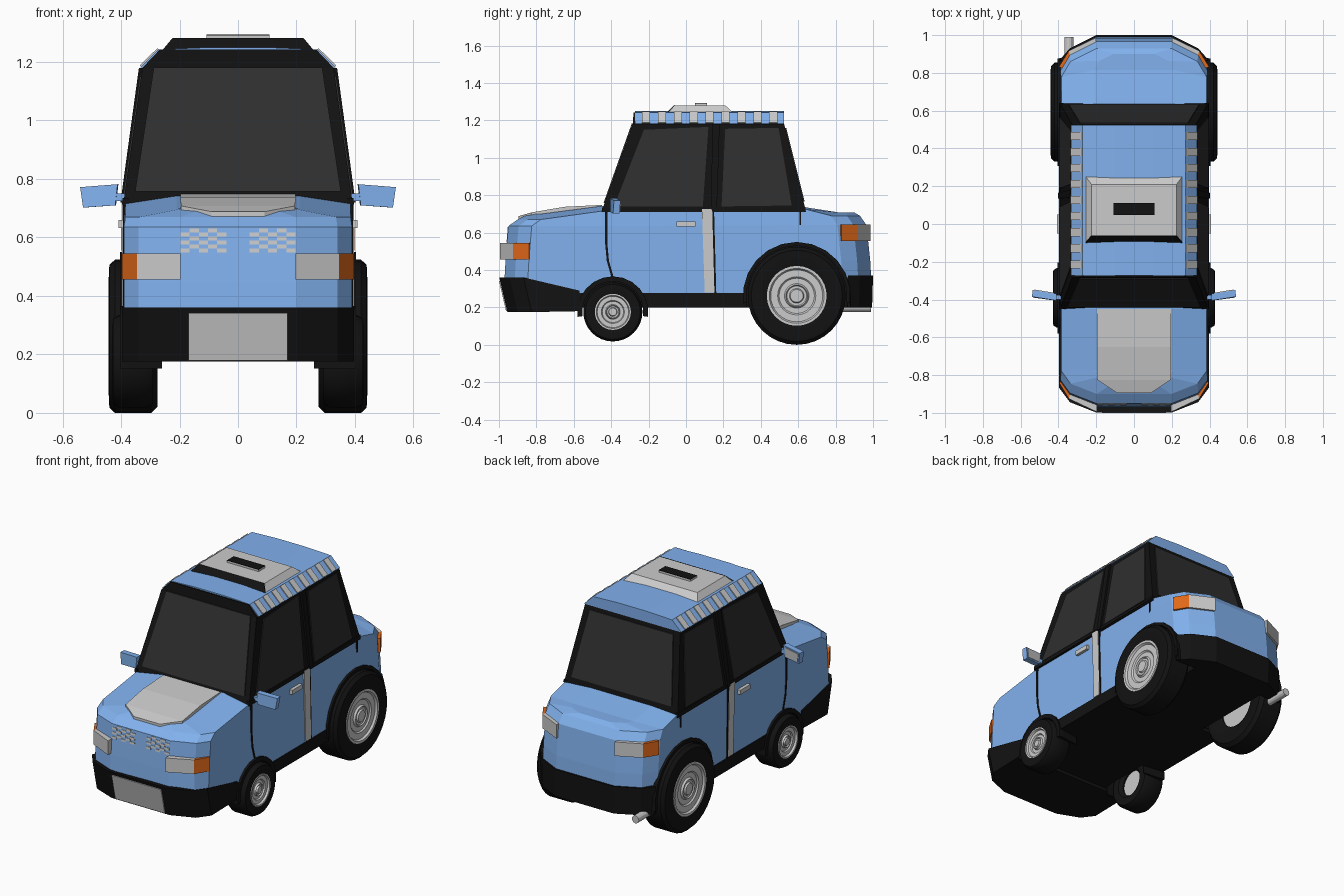
import bpy, bmesh, math
from mathutils import Vector

if "Cube" in bpy.data.objects:
    bpy.data.objects.remove(bpy.data.objects["Cube"])

def material(name, *rgb):
    m = bpy.data.materials.new(name)
    m.diffuse_color = (*rgb, 1)
    m.use_nodes = True
    m.node_tree.nodes["Principled BSDF"].inputs["Base Color"].default_value = m.diffuse_color
    return m

BLUE = material("blue_paint", .22, .44, .85)
BLACK = material("black_trim", .006, .006, .006)
GLASS = material("dark_glass", .028, .028, .028)
ORANGE = material("orange_lamp", .75, .14, .01)
SIDES = ((1, "right"), (-1, "left"))

def make(name, verts, faces, mat=None):
    bm = bmesh.new()
    vs = [bm.verts.new(v) for v in verts]
    for f in faces:
        bm.faces.new([vs[i] for i in f])
    bmesh.ops.remove_doubles(bm, verts=bm.verts, dist=1e-5)
    bmesh.ops.recalc_face_normals(bm, faces=bm.faces)
    me = bpy.data.meshes.new(name)
    bm.to_mesh(me)
    bm.free()
    ob = bpy.data.objects.new(name, me)
    bpy.context.collection.objects.link(ob)
    if mat:
        me.materials.append(mat)
    return ob

def loft(name, rings, mat=None, caps=True, closed=False):
    n, k = len(rings[0]), len(rings)
    faces = [(a * n + i, a * n + (i + 1) % n, (a + 1) % k * n + (i + 1) % n, (a + 1) % k * n + i)
             for a in range(k if closed else k - 1) for i in range(n)]
    if caps and not closed:
        faces += [tuple(range(n)), tuple(range((k - 1) * n, k * n))]
    return make(name, [p for r in rings for p in r], faces, mat)

def prism(name, pts, vec, mat=None):
    v = Vector(vec)
    return loft(name, [pts, [Vector(p) + v for p in pts]], mat)

def box(name, lo, hi, mat=None):
    (a, b, c), (d, e, f) = lo, hi
    return prism(name, [(a, b, c), (d, b, c), (d, e, c), (a, e, c)], (0, 0, f - c), mat)

def mirrored(half):
    return half + [(-x, y, z) for x, y, z in reversed(half)]

def lathe(name, profile, y, z, side, mat=None, closed=False, segs=32):
    rings = []
    for i in range(segs):
        a = 2 * math.pi * i / segs
        rings.append([(side * x, y + r * math.cos(a), z + r * math.sin(a)) for r, x in profile])
    n = len(profile)
    faces = []
    for a in range(segs):
        b = (a + 1) % segs
        for i in range(n if closed else n - 1):
            j = (i + 1) % n
            q = [a * n + i, a * n + j, b * n + j, b * n + i]
            if profile[i][0] == 0:
                q = q[:3]
            elif profile[j][0] == 0:
                q = [q[0], q[1], q[3]]
            faces.append(q)
    ob = make(name, [p for r in rings for p in r], faces, mat)
    for o in bpy.context.selected_objects:
        o.select_set(False)
    ob.select_set(True)
    bpy.context.view_layer.objects.active = ob
    bpy.ops.object.shade_smooth_by_angle(angle=math.radians(35))
    return ob

# Painted body: stacked plan outlines, closed by the hood and deck
def outline(yf, yr, w, zf, zc, zd, zr):
    k = w / .39
    return mirrored([(.2 * k, yf, zf), (.34 * k, yf + .055 * k, zf), (w, yf + .125 * k, zf),
                     (w, -.45, zc), (w, .64, zd),
                     (w, yr - .155 * k, zr), (.34 * k, yr - .07 * k, zr), (.2 * k, yr, zr)])

levels = [outline(-.975, .995, .39, .27, .27, .27, .27),
          outline(-.965, .985, .39, .45, .45, .45, .45),
          outline(-.950, .965, .39, .635, .635, .64, .64),
          outline(-.900, .930, .385, .67, .715, .725, .69),
          outline(-.840, .900, .21, .70, .742, .735, .708)]
n = 16
faces = [(a * n + i, a * n + (i + 1) % n, (a + 1) * n + (i + 1) % n, (a + 1) * n + i)
         for a in range(4) for i in range(n)]
for base in (0, 4 * n):
    faces += [(base + i, base + i + 1, base + 14 - i, base + 15 - i) for i in range(7)]
body = make("body", [p for r in levels for p in r], faces, BLUE)
floor = box("underbody", (-.395, -.62, .2), (.395, .88, .276), BLACK)

# Wheels, wheel wells and arches
WHEELS = (("front", -.391, .176, .158, .19, .29, .43), ("rear", .592, .262, .262, .288, .275, .443))
for tag, y, z, R, Ra, xi, xo in WHEELS:
    for s, side in SIDES:
        cut = lathe("well_cutter", [(0, .25), (R + .012, .25), (R + .012, .6), (0, .6)], y, z, s, BLACK)
        cut.hide_render = True
        for ob in (body, floor):
            mod = ob.modifiers.new("well", 'BOOLEAN')
            mod.operation, mod.object, mod.solver = 'DIFFERENCE', cut, 'EXACT'
            mod.material_mode = 'TRANSFER'
            bpy.context.view_layer.objects.active = ob
            bpy.ops.object.modifier_apply(modifier=mod.name)
        bpy.data.objects.remove(cut)
        sections = []
        for i in range(13):
            a = math.radians(-8 + 196 * i / 12)
            sections.append([(s * x, y + r * math.cos(a), z + r * math.sin(a))
                             for r, x in ((R + .006, .26), (R + .006, .404), (Ra, .404), (Ra, .375), (R + .014, .26))])
        loft(f"{tag}_{side}_arch", sections, BLACK)
        lathe(f"{tag}_{side}_tyre", [(.5 * R, xi + .02), (.62 * R, xi), (.92 * R, xi), (R, xi + .022), (R, xo - .022),
              (.93 * R, xo - .003), (.7 * R, xo), (.6 * R, xo - .005), (.58 * R, xo - .06)], y, z, s, BLACK, True)
        lathe(f"{tag}_{side}_hub", [(0, xo - .006), (.13 * R, xo - .006), (.15 * R, xo - .015), (.2 * R, xo - .015),
              (.22 * R, xo - .008), (.25 * R, xo - .02), (.36 * R, xo - .02), (.39 * R, xo - .012), (.53 * R, xo - .012),
              (.56 * R, xo), (.61 * R, xo), (.61 * R, xi + .03), (0, xi + .03)], y, z, s)

# Bumpers and number plate
def front_bumper(yf, z, zb):
    return mirrored([(.2, yf, z), (.34, yf + .055, z), (.396, yf + .13, z), (.396, -.57, zb)])
def rear_bumper(yr, z):
    return mirrored([(.2, yr, z), (.34, yr - .07, z), (.397, yr - .135, z)])
loft("front_bumper", [front_bumper(-.955, .175, .18), front_bumper(-.998, .36, .29)], BLACK)
loft("rear_bumper", [rear_bumper(.995, .2), rear_bumper(1.0, .37)], BLACK)
prism("front_plate", [(-.17, -.962, .18), (.17, -.962, .18), (.17, -1.0, .342), (-.17, -1.0, .342)], (0, .03, 0))

# Cabin frame
def rect(x, y0, y1, z):
    return [(x, y0, z), (x, y1, z), (-x, y1, z), (-x, y0, z)]
loft("cabin_frame", [rect(.393, -.452, .642, .71), rect(.327, -.285, .525, 1.18), rect(.268, -.28, .522, 1.242)], BLACK)

# Front and rear glass
def glass(name, y0, slope, d, wb, zb, wt, zt):
    yy = lambda z: y0 + (z - .71) * slope
    prism(name, [(-wb, yy(zb), zb), (wb, yy(zb), zb), (wt, yy(zt), zt), (-wt, yy(zt), zt)], (0, d, 0), GLASS)
glass("windscreen", -.452, .355, -.006, .352, .757, .288, 1.182)
glass("rear_window", .642, -.249, .006, .345, .765, .285, 1.16)

# Parts lying on the flanks
def flank(name, yz, thick, mat=None):
    wall = lambda z: .39 if z <= .725 else .393 - (z - .71) * .1404
    for s, side in SIDES:
        prism(f"{side}_{name}", [(s * (wall(z) - .015), y, z) for y, z in yz], (s * (thick + .015), 0, 0), mat)

flank("front_window", [(-.385, .74), (.09, .74), (.12, 1.165), (-.225, 1.15)], .005, GLASS)
flank("rear_side_window", [(.19, .74), (.565, .745), (.495, 1.16), (.21, 1.155)], .005, GLASS)
flank("centre_pillar", [(.135, .72), (.165, .72), (.18, 1.18), (.14, 1.18)], .012, BLACK)
flank("belt_trim", [(-.45, .712), (.64, .722), (.64, .738), (-.45, .735)], .006, BLACK)
flank("door_stripe", [(.085, .725), (.14, .725), (.152, .28), (.1, .28)], .006)
flank("door_rear_gap", [(.14, .725), (.15, .725), (.164, .2), (.152, .2)], .004, BLACK)
flank("door_front_gap", [(-.433, .72), (-.421, .72), (-.421, .55), (-.412, .45), (-.388, .365),
                         (-.4, .365), (-.424, .45), (-.433, .55)], .004, BLACK)
flank("rear_gap", [(.606, .73), (.614, .73), (.614, .64), (.606, .64)], .004, BLACK)
flank("door_handle", [(-.05, .632), (.05, .632), (.05, .66), (-.05, .66)], .018)

# Lamps and mirrors
for s, side in SIDES:
    def lamp(name, xy, z0, z1, mat=None):
        prism(f"{side}_{name}", [(s * x, y, z0) for x, y in xy], (0, 0, z1 - z0), mat)
    lamp("headlight", [(.197, -.995), (.345, -.925), (.33, -.86), (.197, -.93)], .457, .545)
    lamp("front_indicator", [(.345, -.925), (.397, -.84), (.36, -.82), (.33, -.86)], .457, .545, ORANGE)
    lamp("tail_light", [(.2, .987), (.345, .917), (.33, .86), (.2, .93)], .555, .642)
    lamp("rear_indicator", [(.345, .917), (.398, .832), (.36, .82), (.33, .86)], .555, .642, ORANGE)
    prism(f"{side}_mirror", [(s * .42, -.405, .71), (s * .53, -.39, .702), (s * .54, -.385, .772), (s * .412, -.405, .782)],
          (s * -.003, .035, 0), BLUE)
    prism(f"{side}_mirror_glass", [(s * .43, -.37, .718), (s * .52, -.358, .711), (s * .527, -.353, .765), (s * .423, -.37, .773)],
          (0, .006, 0))
    box(f"{side}_mirror_arm", (s * .38, -.4, .725), (s * .425, -.375, .75), BLUE)

# Hood panel
hood = mirrored([(.09, -.895, .688), (.195, -.825, .708), (.197, -.65, .738), (.197, -.45, .748)])
make("hood_panel", hood + [(x, y, z - .03) for x, y, z in hood],
     [(i, i + 1, 6 - i, 7 - i) for i in range(3)] + [(8 + i, 9 + i, 14 - i, 15 - i) for i in range(3)]
     + [(i, (i + 1) % 8, 8 + (i + 1) % 8, 8 + i) for i in range(8)])

# Nose checks
for s, side in SIDES:
    for r in range(6):
        for c in range(r % 2, 5, 2):
            x, z = s * (.04 + c * .0314), .548 + r * .0137
            yy = lambda h: -.9675 + (h - .45) * .081
            prism(f"{side}_nose_check", [(x, yy(z), z), (x + s * .0314, yy(z), z),
                  (x + s * .0314, yy(z + .0137), z + .0137), (x, yy(z + .0137), z + .0137)], (0, .006, 0))

# Roof skin with edge checks
prism("roof", [(x, -.272, z) for x, z in ((.334, 1.182), (.272, 1.243), (.1, 1.25), (-.1, 1.25), (-.272, 1.243), (-.334, 1.182))],
      (0, .797, 0), BLUE)
for s, side in SIDES:
    for i in range(9):
        y = -.235 + i * .085
        prism(f"{side}_roof_check", [(s * .332, y, 1.184), (s * .332, y + .043, 1.184),
              (s * .272, y + .043, 1.243), (s * .272, y, 1.243)], (s * .004, 0, .004))

# Roof sign
loft("roof_sign", [rect(.262, -.1, .26, 1.235), rect(.225, -.06, .21, 1.28)])
prism("sign_front", [(-.26, -.1, 1.237), (.26, -.1, 1.237), (.224, -.06, 1.28), (-.224, -.06, 1.28)], (0, -.004, .002), BLACK)
box("sign_vent", (-.108, .048, 1.27), (.108, .112, 1.291))
box("sign_vent_top", (-.108, .048, 1.291), (.108, .112, 1.294), BLACK)

# Exhaust pipe
tip = [(-.345 + .024 * math.cos(i * math.pi / 6), .82, .2 + .024 * math.sin(i * math.pi / 6)) for i in range(12)]
prism("exhaust", tip, (0, .17, 0))
